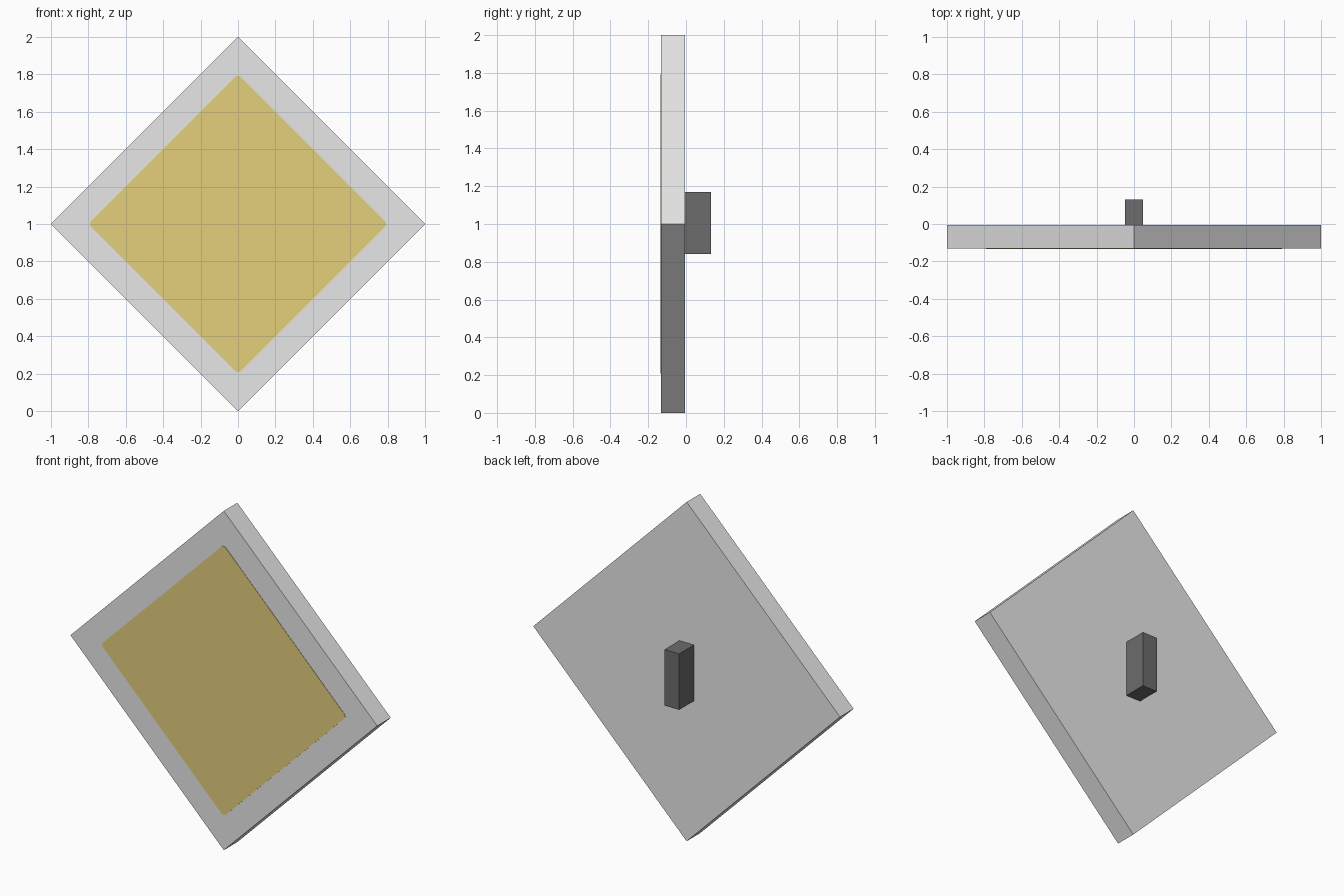
import bpy
import bmesh
from math import radians
from mathutils import Matrix

cube = bpy.data.objects.get("Cube")
if cube:
    bpy.data.objects.remove(cube, do_unlink=True)


def material(name, rgb):
    mat = bpy.data.materials.new(name)
    mat.use_nodes = True
    mat.diffuse_color = (*rgb, 1)
    mat.node_tree.nodes["Principled BSDF"].inputs["Base Color"].default_value = (*rgb, 1)
    return mat


def box(name, size, centre, mat, turn=0, corner=0):
    """Box turned about the y axis, with optional rounding of its depth edges."""
    bm = bmesh.new()
    bmesh.ops.create_cube(bm, size=1, matrix=Matrix.Diagonal((*size, 1)))
    if corner:
        edges = [e for e in bm.edges
                 if abs(e.verts[0].co.y - e.verts[1].co.y) > size[1] / 2]
        bmesh.ops.bevel(bm, geom=edges, offset=corner, segments=4,
                        profile=0.5, affect="EDGES")
    bm.transform(Matrix.Rotation(radians(turn), 4, "Y"))
    mesh = bpy.data.meshes.new(name)
    bm.to_mesh(mesh)
    bm.free()
    mesh.materials.append(mat)
    obj = bpy.data.objects.new(name, mesh)
    obj.location = centre
    bpy.context.collection.objects.link(obj)
    return obj


white = material("white", (0.8, 0.8, 0.8))
yellow = material("yellow", (0.78, 0.62, 0.2))
dark_grey = material("dark grey", (0.15, 0.15, 0.15))

# Square board standing on one corner
side = 2 ** 0.5
box("sign_board", (side, 0.126, side), (0, -0.069, 1), white, turn=45)

# Painted diamond on the front
panel = 0.8 * side
box("front_panel", (panel, 0.004, panel), (0, -0.132, 1), yellow, turn=45, corner=0.018)

# Mounting block behind the board
box("mounting_block", (0.096, 0.139, 0.33), (0, 0.0625, 1.005), dark_grey)
